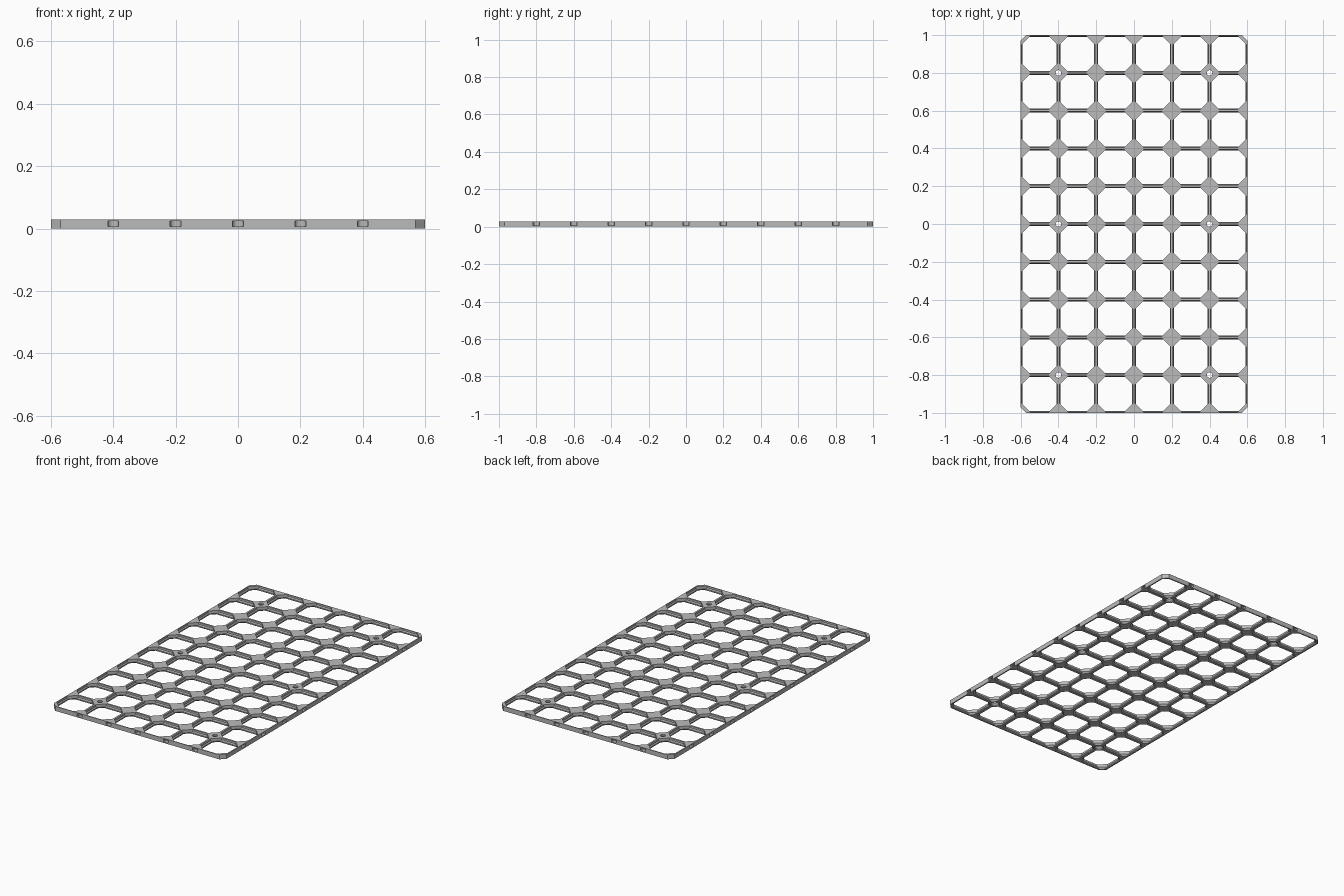
import bpy, bmesh, math

if "Cube" in bpy.data.objects:
    bpy.data.objects.remove(bpy.data.objects["Cube"])

S = 2 / 280                 # millimetres to units
NX, NY, HALF = 6, 10, 14    # cells and half cell size
T = 4.0                     # board thickness
CUT = 4.2                   # clipped outer corner
# opening levels: height, rail inset, corner inset along the diagonal
LEVELS = [(0, 1.1, 4.17), (0.4, 1.5, 4.57), (1.4, 1.5, 5.57),
          (2.4, 0.8, 5.57), (T, 0.8, 5.57)]


def turn(p, q):
    """Rotate a 2D point by q quarter turns."""
    for _ in range(q):
        p = (-p[1], p[0])
    return p


def finish(name, bm):
    bmesh.ops.recalc_face_normals(bm, faces=bm.faces[:])
    bmesh.ops.scale(bm, vec=(S, S, S), verts=bm.verts[:])
    me = bpy.data.meshes.new(name)
    bm.to_mesh(me)
    bm.free()
    ob = bpy.data.objects.new(name, me)
    bpy.context.collection.objects.link(ob)
    return ob


def lathe(bm, x, y, profile, n=32):
    """Closed round solid from (radius, height) rings."""
    rings = [[bm.verts.new((x + r * math.cos(2 * math.pi * i / n),
                            y + r * math.sin(2 * math.pi * i / n), z))
              for i in range(n)] for r, z in profile]
    for a, b in zip(rings, rings[1:]):
        for i in range(n):
            j = (i + 1) % n
            bm.faces.new((a[i], a[j], b[j], b[i]))
    bm.faces.new(rings[0][::-1])
    bm.faces.new(rings[-1])


def add_cell(bm, ix, iy):
    cx, cy = (2 * ix + 1 - NX) * HALF, (2 * iy + 1 - NY) * HALF

    def vert(p, z):
        return bm.verts.new((cx + p[0], cy + p[1], z))

    # octagonal opening with stepped walls
    loops = []
    for z, p, c in LEVELS:
        a = HALF - p
        b = 2 * HALF - c * math.sqrt(2) - a
        loops.append([vert(turn(pt, q), z) for q in range(4) for pt in ((a, b), (b, a))])
    for lo, hi in zip(loops, loops[1:]):
        for i in range(8):
            j = (i + 1) % 8
            bm.faces.new((lo[i], lo[j], hi[j], hi[i]))
    # flat top and bottom around the opening
    for z, octo in ((0, loops[0]), (T, loops[-1])):
        corners = []
        for q in range(4):
            sx, sy = turn((1, 1), q)
            outer = (ix == (NX - 1 if sx > 0 else 0)) and (iy == (NY - 1 if sy > 0 else 0))
            if outer:
                corners.append([vert(turn(p, q), z) for p in ((HALF, HALF - CUT), (HALF - CUT, HALF))])
            else:
                corners.append([vert(turn((HALF, HALF), q), z)])
        for q in range(4):
            n = (q + 1) % 4
            bm.faces.new(corners[q] + [octo[2 * q + 1], octo[2 * q]])
            bm.faces.new((corners[q][-1], corners[n][0], octo[2 * n], octo[2 * q + 1]))


# board of joined cells
bm = bmesh.new()
for ix in range(NX):
    for iy in range(NY):
        add_cell(bm, ix, iy)
bmesh.ops.remove_doubles(bm, verts=bm.verts[:], dist=0.01)
# outer rim wall
rim = [[v.co.copy() for v in e.verts] for e in bm.edges
       if e.is_boundary and all(v.co.z > T - 0.01 for v in e.verts)]
for a, b in rim:
    bm.faces.new([bm.verts.new(p) for p in
                  ((a.x, a.y, 0), (b.x, b.y, 0), (b.x, b.y, T), (a.x, a.y, T))])
bmesh.ops.remove_doubles(bm, verts=bm.verts[:], dist=0.01)
board = finish("grid_board", bm)

# connector slots in the rim and countersunk screw holes
bm = bmesh.new()
slot = [(2.6, 1.0), (2.6, 3.4)]
for s in (-1, 1):
    for k in range(1, NX):
        lathe(bm, (2 * k - NX) * HALF, s * (NY * HALF - 0.9), slot)
    for k in range(1, NY):
        lathe(bm, s * (NX * HALF - 0.9), (2 * k - NY) * HALF, slot)
    for y in (-112, 0, 112):
        lathe(bm, s * 56, y, [(3.6, -1), (3.6, 1), (2.05, 2.55), (2.05, 5)])
cutter = finish("slot_and_hole_cutter", bm)
cutter.hide_render = True

mod = board.modifiers.new("cutouts", "BOOLEAN")
mod.operation = "DIFFERENCE"
mod.solver = "EXACT"
mod.object = cutter
bpy.context.view_layer.objects.active = board
board.select_set(True)
bpy.ops.object.modifier_apply(modifier=mod.name)
bpy.data.objects.remove(cutter)

# plain grey plastic
mat = bpy.data.materials.new("grey_plastic")
mat.diffuse_color = (0.5, 0.5, 0.5, 1)
mat.use_nodes = True
mat.node_tree.nodes["Principled BSDF"].inputs["Base Color"].default_value = mat.diffuse_color
board.data.materials.clear()
board.data.materials.append(mat)
bpy.ops.object.shade_smooth_by_angle(angle=math.radians(25))
